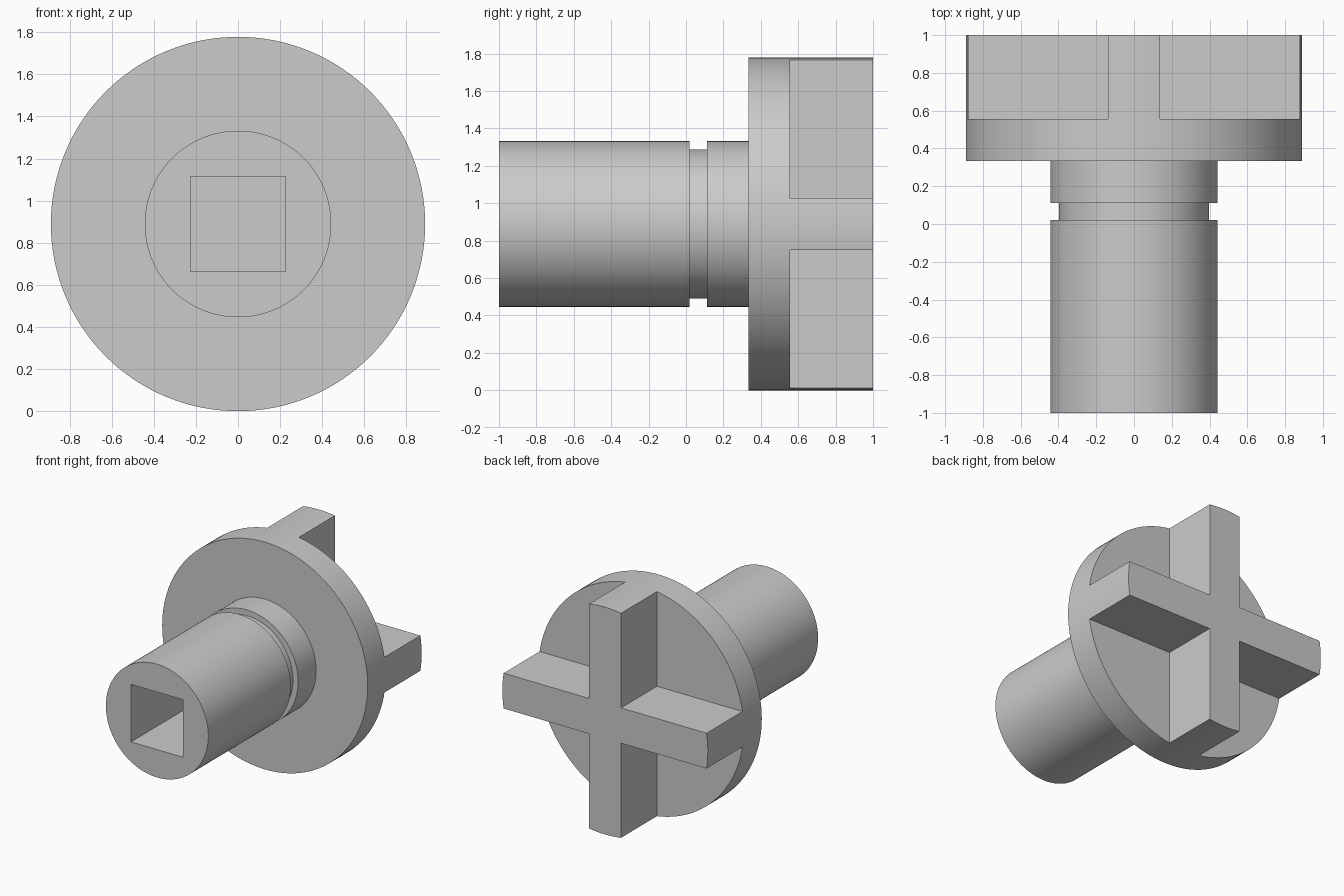
import bpy, bmesh
from math import cos, sin, tau

cube = bpy.data.objects.get("Cube")
if cube:
    bpy.data.objects.remove(cube, do_unlink=True)

RADIUS = 0.889        # flange radius, also the height of the axis
SHAFT = 0.443
SEGMENTS = 128

grey = bpy.data.materials.new("light_grey")
grey.use_nodes = True
grey.diffuse_color = (0.6, 0.6, 0.6, 1)
grey.node_tree.nodes["Principled BSDF"].inputs["Base Color"].default_value = (0.6, 0.6, 0.6, 1)


def make_object(name, bm):
    bmesh.ops.recalc_face_normals(bm, faces=bm.faces)
    mesh = bpy.data.meshes.new(name)
    bm.to_mesh(mesh)
    bm.free()
    mesh.materials.append(grey)
    obj = bpy.data.objects.new(name, mesh)
    bpy.context.collection.objects.link(obj)
    return obj


def lathe(name, profile):
    """Solid turned about the y axis from (radius, y) points."""
    bm = bmesh.new()
    rings = [[bm.verts.new((r * cos(tau * i / SEGMENTS), y, RADIUS + r * sin(tau * i / SEGMENTS)))
              for i in range(SEGMENTS)] for r, y in profile]
    for a, b in zip(rings, rings[1:]):
        for i in range(SEGMENTS):
            j = (i + 1) % SEGMENTS
            bm.faces.new((a[i], a[j], b[j], b[i]))
    bm.faces.new(rings[0])
    bm.faces.new(rings[-1])
    return make_object(name, bm)


def box(name, low, high):
    bm = bmesh.new()
    bmesh.ops.create_cube(bm, size=1)
    for v in bm.verts:
        v.co = [h if c > 0 else l for c, l, h in zip(v.co, low, high)]
    return make_object(name, bm)


# Shaft with retaining groove, and flange stock
body = lathe("drive_coupling", [
    (SHAFT, -1), (SHAFT, 0.02), (0.398, 0.02), (0.398, 0.111),
    (SHAFT, 0.111), (SHAFT, 0.333), (RADIUS, 0.333), (RADIUS, 1)])

# Square drive socket in the front end
cutters = [box("socket_cutter", (-0.225, -1.2, RADIUS - 0.225), (0.225, -0.33, RADIUS + 0.225))]

# Four corner pockets that leave the cross-shaped dog on the back
ARM, OUT = 0.138, 1.1
for sx in (-1, 1):
    for sz in (-1, 1):
        xs = sorted((sx * ARM, sx * OUT))
        zs = sorted((RADIUS + sz * ARM, RADIUS + sz * OUT))
        cutters.append(box("pocket_cutter", (xs[0], 0.556, zs[0]), (xs[1], 1.2, zs[1])))

bpy.ops.object.select_all(action="DESELECT")
body.select_set(True)
bpy.context.view_layer.objects.active = body
for cutter in cutters:
    cutter.hide_render = True
    mod = body.modifiers.new("cut", "BOOLEAN")
    mod.operation = "DIFFERENCE"
    mod.solver = "EXACT"
    mod.object = cutter
    bpy.ops.object.modifier_apply(modifier=mod.name)
for cutter in cutters:
    bpy.data.objects.remove(cutter, do_unlink=True)

bpy.ops.object.shade_smooth_by_angle(angle=0.5)
